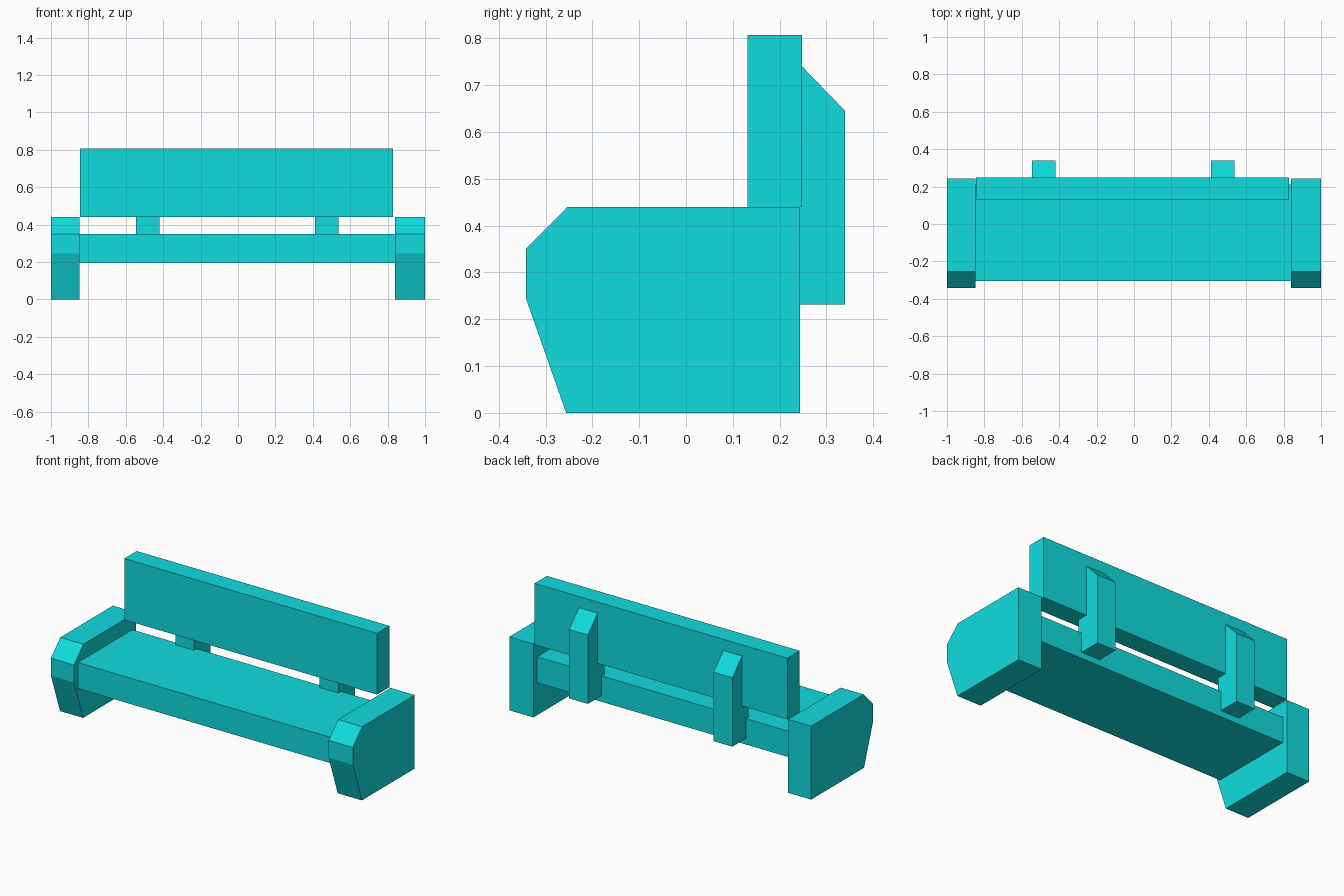
import bpy
import bmesh

cube = bpy.data.objects.get("Cube")
if cube:
    bpy.data.objects.remove(cube, do_unlink=True)

# Single turquoise paint
TURQUOISE = (0.005, 0.72, 0.74, 1)
paint = bpy.data.materials.new("turquoise_paint")
paint.use_nodes = True
paint.diffuse_color = TURQUOISE
paint.node_tree.nodes["Principled BSDF"].inputs["Base Color"].default_value = TURQUOISE


def extrude_profile(name, profile, x0, x1):
    """Extrude a (y, z) side profile between two x positions."""
    bm = bmesh.new()
    face = bm.faces.new([bm.verts.new((x0, y, z)) for y, z in profile])
    result = bmesh.ops.extrude_face_region(bm, geom=[face])
    moved = [v for v in result["geom"] if isinstance(v, bmesh.types.BMVert)]
    bmesh.ops.translate(bm, verts=moved, vec=(x1 - x0, 0, 0))
    bmesh.ops.recalc_face_normals(bm, faces=bm.faces)
    mesh = bpy.data.meshes.new(name)
    bm.to_mesh(mesh)
    bm.free()
    mesh.materials.append(paint)
    obj = bpy.data.objects.new(name, mesh)
    bpy.context.scene.collection.objects.link(obj)
    return obj


def rectangle(y0, y1, z0, z1):
    return [(y0, z0), (y1, z0), (y1, z1), (y0, z1)]


# Seat and backrest planks
extrude_profile("seat", rectangle(-0.305, 0.21, 0.195, 0.35), -0.847, 0.84)
extrude_profile("backrest", rectangle(0.131, 0.248, 0.44, 0.807), -0.845, 0.83)

# Solid end blocks with bevelled fronts
END = [(-0.256, 0), (0.244, 0), (0.244, 0.44), (-0.253, 0.44),
       (-0.342, 0.35), (-0.342, 0.245)]
extrude_profile("right_end", END, -1, -0.847)
extrude_profile("left_end", END, 0.84, 1)

# Rear posts notched around the seat and backrest
POST = [(0.21, 0.232), (0.34, 0.232), (0.34, 0.645), (0.248, 0.74),
        (0.248, 0.44), (0.185, 0.44), (0.185, 0.35), (0.21, 0.35)]
for side, x in (("right", -0.545), ("left", 0.412)):
    extrude_profile(side + "_post", POST, x, x + 0.124)
